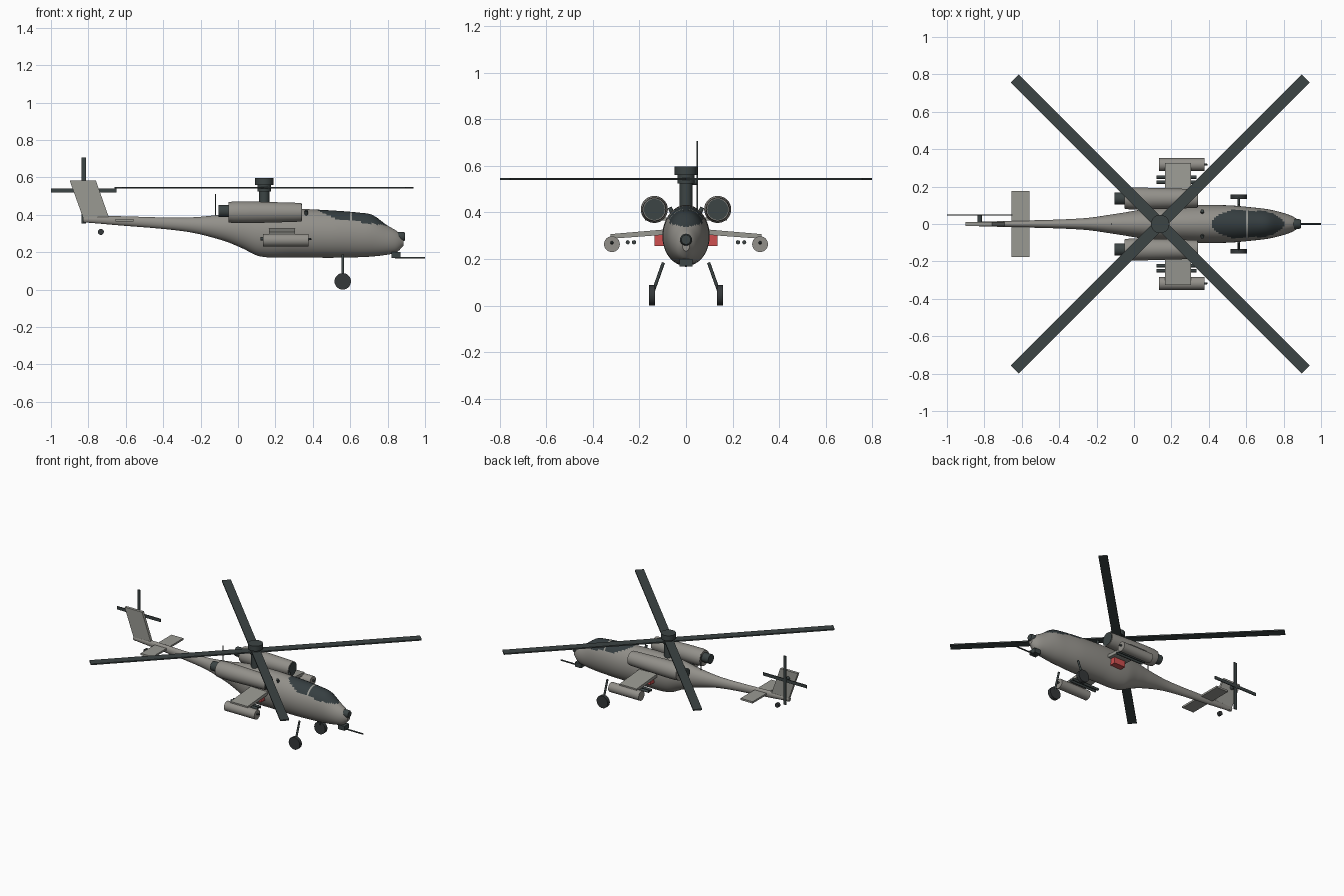
import bpy, bmesh, math
from mathutils import Vector

if "Cube" in bpy.data.objects:
    bpy.data.objects.remove(bpy.data.objects["Cube"])


def material(name, rgb):
    m = bpy.data.materials.new(name)
    m.diffuse_color = (*rgb, 1)
    m.use_nodes = True
    m.node_tree.nodes["Principled BSDF"].inputs["Base Color"].default_value = m.diffuse_color
    return m


BODY = material("body_grey", (0.29, 0.28, 0.255))
PANEL = material("panel_grey", (0.32, 0.32, 0.29))
DARK = material("dark_grey", (0.045, 0.058, 0.058))
GLASS = material("dark_glass", (0.036, 0.048, 0.052))
BLACK = material("rubber_black", (0.035, 0.04, 0.042))
RED = material("red", (0.62, 0.08, 0.08))


def finish(bm, name, mats, smooth=True):
    bmesh.ops.recalc_face_normals(bm, faces=bm.faces)
    me = bpy.data.meshes.new(name)
    bm.to_mesh(me)
    bm.free()
    for m in mats:
        me.materials.append(m)
    if smooth:
        me.polygons.foreach_set("use_smooth", [True] * len(me.polygons))
        me.set_sharp_from_angle(angle=math.radians(35))
    ob = bpy.data.objects.new(name, me)
    bpy.context.collection.objects.link(ob)
    return ob


def loft(rings):
    """Skin a list of equal point rings and cap both ends."""
    bm = bmesh.new()
    vs = [[bm.verts.new(p) for p in r] for r in rings]
    n = len(vs[0])
    for a, b in zip(vs, vs[1:]):
        for i in range(n):
            j = (i + 1) % n
            bm.faces.new((a[i], a[j], b[j], b[i]))
    bm.faces.new(vs[0])
    bm.faces.new(vs[-1])
    return bm


def turned(name, start, direction, profile, mat, n=28):
    """Round part: profile of (distance along axis, radius)."""
    q = Vector(direction).to_track_quat('Z', 'Y')
    rings = []
    for d, r in profile:
        rings.append([Vector(start) + q @ Vector((r * math.cos(2 * math.pi * i / n),
                      r * math.sin(2 * math.pi * i / n), d)) for i in range(n)])
    return finish(loft(rings), name, [mat])


def rod(name, a, b, r, mat, n=16):
    d = Vector(b) - Vector(a)
    return turned(name, a, d, [(0, r), (d.length, r)], mat, n)


def prism(name, low, high, mat):
    return finish(loft([low, high]), name, [mat], False)


def box(name, x, y, z, mat):
    return prism(name, *[[(x[0], y[0], h), (x[1], y[0], h), (x[1], y[1], h), (x[0], y[1], h)]
                         for h in z], mat)


# Fuselage: stations of x, top, bottom, half width
ST = [(-.83, .39, .36, .012), (-.69, .393, .348, .016), (-.28, .385, .31, .03),
      (-.08, .402, .262, .057), (.02, .42, .222, .074), (.12, .43, .177, .09),
      (.3, .432, .172, .1), (.5, .423, .17, .1), (.65, .411, .173, .087),
      (.72, .398, .177, .078), (.795, .345, .186, .06), (.85, .312, .2, .04),
      (.885, .28, .235, .016)]


def slope(i, k):
    a, b = ST[max(i - 1, 0)], ST[min(i + 1, len(ST) - 1)]
    return (b[k] - a[k]) / (b[0] - a[0])


def station(x):
    i = max(j for j in range(len(ST) - 1) if ST[j][0] <= x + 1e-9)
    a, b = ST[i], ST[i + 1]
    h = b[0] - a[0]
    t = (x - a[0]) / h
    out = []
    for k in (1, 2, 3):
        out.append((2 * t**3 - 3 * t * t + 1) * a[k] + (t**3 - 2 * t * t + t) * h * slope(i, k)
                   + (3 * t * t - 2 * t**3) * b[k] + (t**3 - t * t) * h * slope(i + 1, k))
    return out


rings = []
COUNT, SIDES = 150, 56
for s in range(COUNT + 1):
    x = ST[0][0] + (ST[-1][0] - ST[0][0]) * s / COUNT
    top, bot, w = station(x)
    rings.append([(x, w * math.cos(2 * math.pi * i / SIDES),
                   (top + bot) / 2 + (top - bot) / 2 * math.sin(2 * math.pi * i / SIDES))
                  for i in range(SIDES)])
bm = loft(rings)
# Canopy glass faces, with one frame across
for f in bm.faces:
    c = f.calc_center_median()
    edge = .38 + (.52 - c.x) * (.45 if c.x < .52 else .143)
    if .39 < c.x < .80 and c.z > edge:
        f.material_index = 2 if abs(c.x - .605) < .006 else 1
finish(bm, "fuselage", [BODY, GLASS, PANEL])

# Nose sensor, chin turret and gun
turned("nose_sensor", (.85, 0, .283), (1, 0, 0), [(0, .026), (.034, .026), (.043, .02)], DARK)
box("chin_turret", (.82, .87), (-.027, .027), (.168, .2), DARK)
rod("gun_barrel", (.84, 0, .17), (1, 0, .17), .005, DARK)

# Paired parts
for s, side in ((-1, "right"), (1, "left")):
    # Engines
    turned("engine_" + side, (-.052, s * .136, .413), (1, 0, 0),
           [(0, .054), (.03, .058), (.12, .058), (.36, .051), (.392, .049)], BODY, 32)
    rod("engine_intake_" + side, (.33, s * .136, .413), (.343, s * .136, .413), .045, DARK, 32)
    turned("engine_exhaust_" + side, (-.105, s * .136, .42), (1, 0, 0),
           [(0, .033), (.07, .033)], DARK)
    # Stub wings with red root block
    sec = [(s * .08, .305), (s * .325, .287), (s * .325, .307), (s * .08, .328)]
    prism("stub_wing_" + side, [(.167, y, z) for y, z in sec],
          [(.305, y, z) for y, z in sec], PANEL)
    box("wing_root_block_" + side, (.19, .28), (s * .08, s * .135), (.257, .305), RED)
    # Rocket pod and missiles
    turned("rocket_pod_" + side, (.133, s * .318, .264), (1, 0, 0),
           [(0, .034), (.243, .034)], BODY, 24)
    turned("pod_tip_" + side, (.37, s * .318, .27), (1, 0, 0), [(0, .008), (.022, .004)], DARK, 12)
    for k, y in enumerate((.223, .25)):
        for m, z in enumerate((.272, .255)[:1]):
            rod(f"missile_{side}_{k}", (.12, s * y, z), (.335, s * y, z), .009, DARK, 12)
    # Main landing gear
    rod("gear_strut_" + side, (.56, s * .097, .185), (.56, s * .143, .055), .007, DARK, 12)
    rod("main_wheel_" + side, (.56, s * .133, .044), (.56, s * .158, .044), .044, BLACK, 28)
    # Small sensors behind the canopy
    rod("roof_sensor_" + side, (.365, s * .06, .4), (.365, s * .07, .422), .009, DARK, 12)

# Main rotor
HX = .14
turned("rotor_mast", (HX, 0, .41), (0, 0, 1),
       [(0, .028), (.115, .028), (.115, .037), (.15, .037), (.15, .049), (.187, .049)], DARK, 28)
for k in range(4):
    a = math.radians(45 + 90 * k)
    u, v = Vector((math.cos(a), math.sin(a), 0)), Vector((-math.sin(a), math.cos(a), 0))
    o = Vector((HX, 0, 0))
    flat = [o + u * .02 - v * .03, o + u * 1.1 - v * .03, o + u * 1.1 + v * .03, o + u * .02 + v * .03]
    prism(f"rotor_blade_{k + 1}", [p + Vector((0, 0, .54)) for p in flat],
          [p + Vector((0, 0, .549)) for p in flat], DARK)

# Tail fin and stabilizer
fin = [(-.9, .583), (-.76, .583), (-.69, .385), (-.82, .36)]
prism("tail_fin", [(x, -.01, z) for x, z in fin], [(x, .01, z) for x, z in fin], PANEL)
box("tail_stabilizer", (-.655, -.56), (-.176, .176), (.365, .378), PANEL)

# Tail rotor
rod("tail_rotor_hub", (-.825, 0, .53), (-.825, .052, .53), .013, DARK)
box("tail_rotor_blade_level", (-1, -.65), (.045, .051), (.519, .541), DARK)
box("tail_rotor_blade_upright", (-.836, -.814), (.045, .051), (.354, .706), DARK)

# Tail wheel and antenna
rod("tail_wheel", (-.733, -.01, .308), (-.733, .01, .308), .016, BLACK)
rod("antenna", (-.12, 0, .385), (-.12, 0, .51), .003, DARK, 8)
